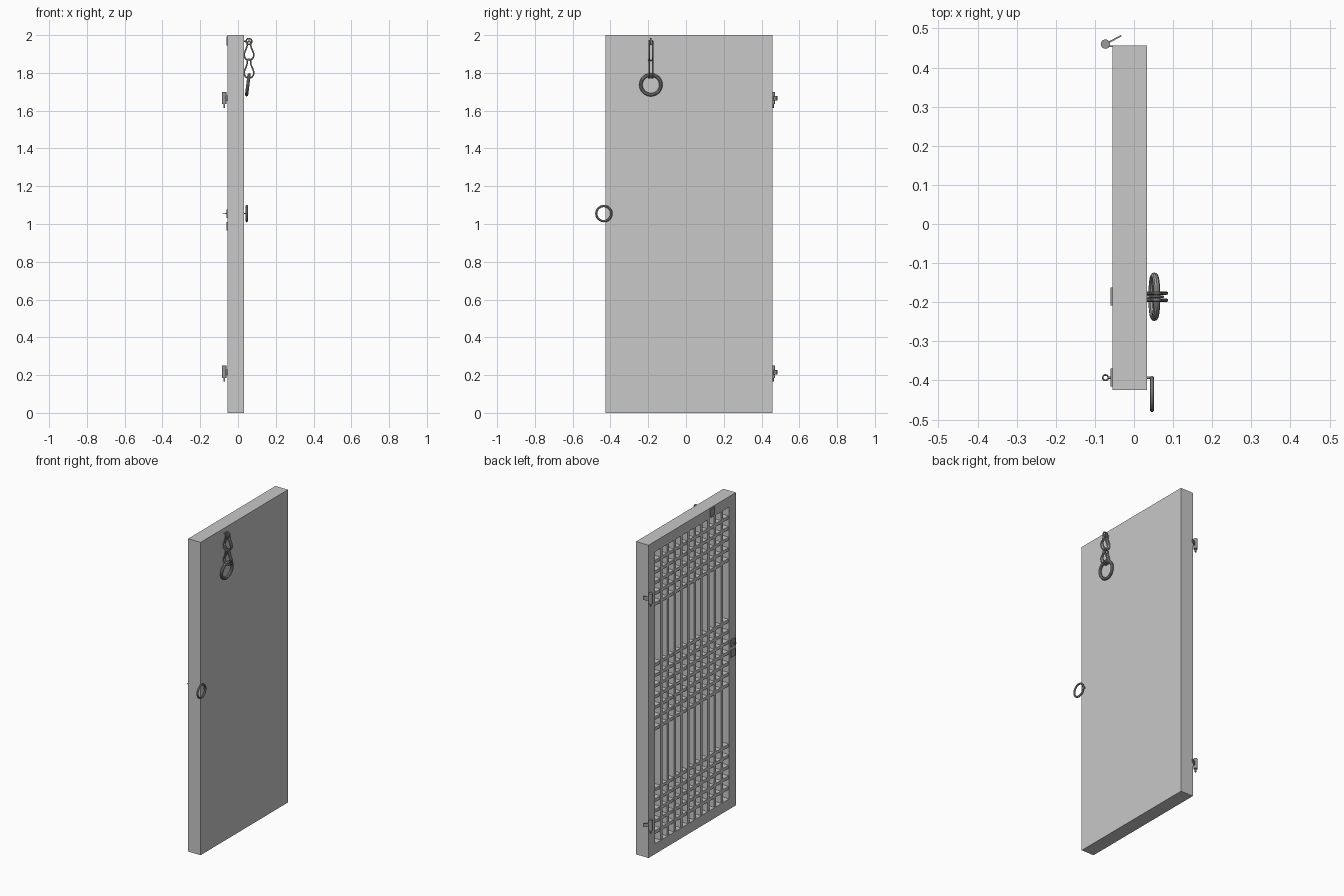
import bpy, bmesh, math
from mathutils import Vector

cube = bpy.data.objects.get("Cube")
if cube:
    bpy.data.objects.remove(cube, do_unlink=True)


def material(name, value):
    m = bpy.data.materials.new(name)
    m.use_nodes = True
    colour = (value, value, value, 1)
    m.diffuse_color = colour
    m.node_tree.nodes["Principled BSDF"].inputs["Base Color"].default_value = colour
    return m


WOOD = material("light grey wood", 0.58)
METAL = material("mid grey metal", 0.32)


def finish(obj, name, mat, smooth=False):
    obj.name = name
    obj.data.materials.append(mat)
    if smooth:
        bpy.ops.object.select_all(action='DESELECT')
        obj.select_set(True)
        bpy.context.view_layer.objects.active = obj
        bpy.ops.object.shade_smooth_by_angle()
    return obj


def box(name, lo, hi, mat, rot_z=0):
    lo, hi = Vector(lo), Vector(hi)
    bpy.ops.mesh.primitive_cube_add(size=1, location=(lo + hi) / 2, rotation=(0, 0, rot_z))
    obj = bpy.context.object
    obj.scale = hi - lo
    return finish(obj, name, mat)


def rod(name, a, b, radius):
    a, b = Vector(a), Vector(b)
    bpy.ops.mesh.primitive_cylinder_add(vertices=16, radius=radius, depth=(b - a).length,
                                        location=(a + b) / 2)
    obj = bpy.context.object
    obj.rotation_euler = (b - a).to_track_quat('Z', 'Y').to_euler()
    return finish(obj, name, METAL, True)


def ring(name, centre, radius, tube, rotation):
    bpy.ops.mesh.primitive_torus_add(major_segments=32, minor_segments=10, major_radius=radius,
                                     minor_radius=tube, location=centre, rotation=rotation)
    return finish(bpy.context.object, name, METAL, True)


def wire(name, points, radius):
    curve = bpy.data.curves.new(name, 'CURVE')
    curve.dimensions = '3D'
    curve.bevel_depth = radius
    curve.bevel_resolution = 2
    curve.resolution_u = 6
    spline = curve.splines.new('BEZIER')
    spline.bezier_points.add(len(points) - 1)
    spline.use_cyclic_u = True
    for bp, p in zip(spline.bezier_points, points):
        bp.co = p
        bp.handle_left_type = bp.handle_right_type = 'AUTO'
    obj = bpy.data.objects.new(name, curve)
    bpy.context.collection.objects.link(obj)
    bpy.ops.object.select_all(action='DESELECT')
    obj.select_set(True)
    bpy.context.view_layer.objects.active = obj
    bpy.ops.object.convert(target='MESH')
    return finish(bpy.context.object, name, METAL, True)


# Door slab with a recess cut into the lattice side
X0, X1, Y0, Y1 = -0.055, 0.033, -0.425, 0.457
MARGIN, DEPTH = 0.067, 0.06
slab = box("door_slab", (X0, Y0, 0), (X1, Y1, 2), WOOD)
bpy.ops.object.transform_apply(location=True, rotation=True, scale=True)
bm = bmesh.new()
bm.from_mesh(slab.data)
face = min(bm.faces, key=lambda f: f.calc_center_median().x)
bmesh.ops.inset_region(bm, faces=[face], thickness=MARGIN, use_even_offset=True)
recess = bmesh.ops.extrude_discrete_faces(bm, faces=[face])["faces"][0]
bmesh.ops.translate(bm, verts=recess.verts, vec=(DEPTH, 0, 0))
bmesh.ops.recalc_face_normals(bm, faces=bm.faces)
bm.to_mesh(slab.data)
bm.free()

# Lattice: ten upright bars, and three bands of cross bars
BAR = 0.01
PITCH = (Y1 - Y0 - 2 * MARGIN) / 11
front, back = X0 + 0.004, X0 + DEPTH
for i in range(1, 11):
    y = Y0 + MARGIN + i * PITCH
    box(f"lattice_upright_{i}", (front, y - BAR, MARGIN), (back, y + BAR, 2 - MARGIN), WOOD)
levels = [2 - MARGIN - k * PITCH for k in range(1, 6)]
levels += [1 + k * PITCH for k in range(-3, 4)]
levels += [MARGIN + k * PITCH for k in range(1, 6)]
for i, z in enumerate(levels):
    box(f"lattice_cross_bar_{i + 1}", (front + 0.001, Y0 + MARGIN, z - BAR),
        (back, Y1 - MARGIN, z + BAR), WOOD)

# Hinges on the rear edge: barrel, pin, door tab and angled frame tab
for label, z in (("upper", 1.665), ("lower", 0.215)):
    bx, by = -0.073, 0.46
    rod(f"{label}_hinge_barrel", (bx, by, z - 0.03), (bx, by, z + 0.035), 0.012)
    rod(f"{label}_hinge_pin", (bx, by, z - 0.05), (bx, by, z), 0.005)
    box(f"{label}_hinge_door_tab", (bx, 0.452, z - 0.015), (X0 + 0.004, 0.456, z + 0.015), METAL)
    box(f"{label}_hinge_frame_tab", (-0.075, 0.469, z - 0.012), (-0.03, 0.473, z + 0.012),
        METAL, math.radians(28))

# Round pull handle, held by a pin through the slab
PY, PZ = -0.393, 1.055
ring("pull_ring", (0.046, -0.435, PZ), 0.04, 0.006, (0, math.pi / 2, 0))
rod("pull_pin", (-0.066, PY, PZ), (0.05, PY, PZ), 0.003)
ring("pull_pin_loop", (-0.073, PY, PZ), 0.007, 0.002, (0, 0, 0))
for z in (PZ, 0.988):
    box("latch_plate", (X0 - 0.005, PY - 0.023, z - 0.023), (X0, PY + 0.023, z + 0.023), METAL)

# Chain near the top: staple, two pear-shaped links and a large ring
CX, CY = 0.058, -0.186
box("chain_back_plate", (X0 - 0.005, CY - 0.023, 1.945), (X0, CY + 0.023, 1.992), METAL)
rod("chain_staple", (X0, CY, 1.967), (0.045, CY, 1.967), 0.004)
ring("chain_staple_loop", (CX, CY, 1.967), 0.015, 0.004, (math.pi / 2, 0, 0))
for i, top in enumerate((1.968, 1.873)):
    for side in (-1, 1):
        y = CY + side * 0.009
        shape = ((0, 0), (0.011, -0.03), (0.023, -0.085), (0, -0.1),
                 (-0.023, -0.085), (-0.011, -0.03))
        wire(f"chain_link_{i + 1}", [(CX + x, y, top + z) for x, z in shape], 0.004)
    rod(f"chain_cross_pin_{i + 1}", (CX, CY - 0.014, top - 0.1), (CX, CY + 0.014, top - 0.1), 0.004)
ring("chain_ring", (0.052, CY, 1.737), 0.053, 0.009, (0, math.radians(97), 0))
